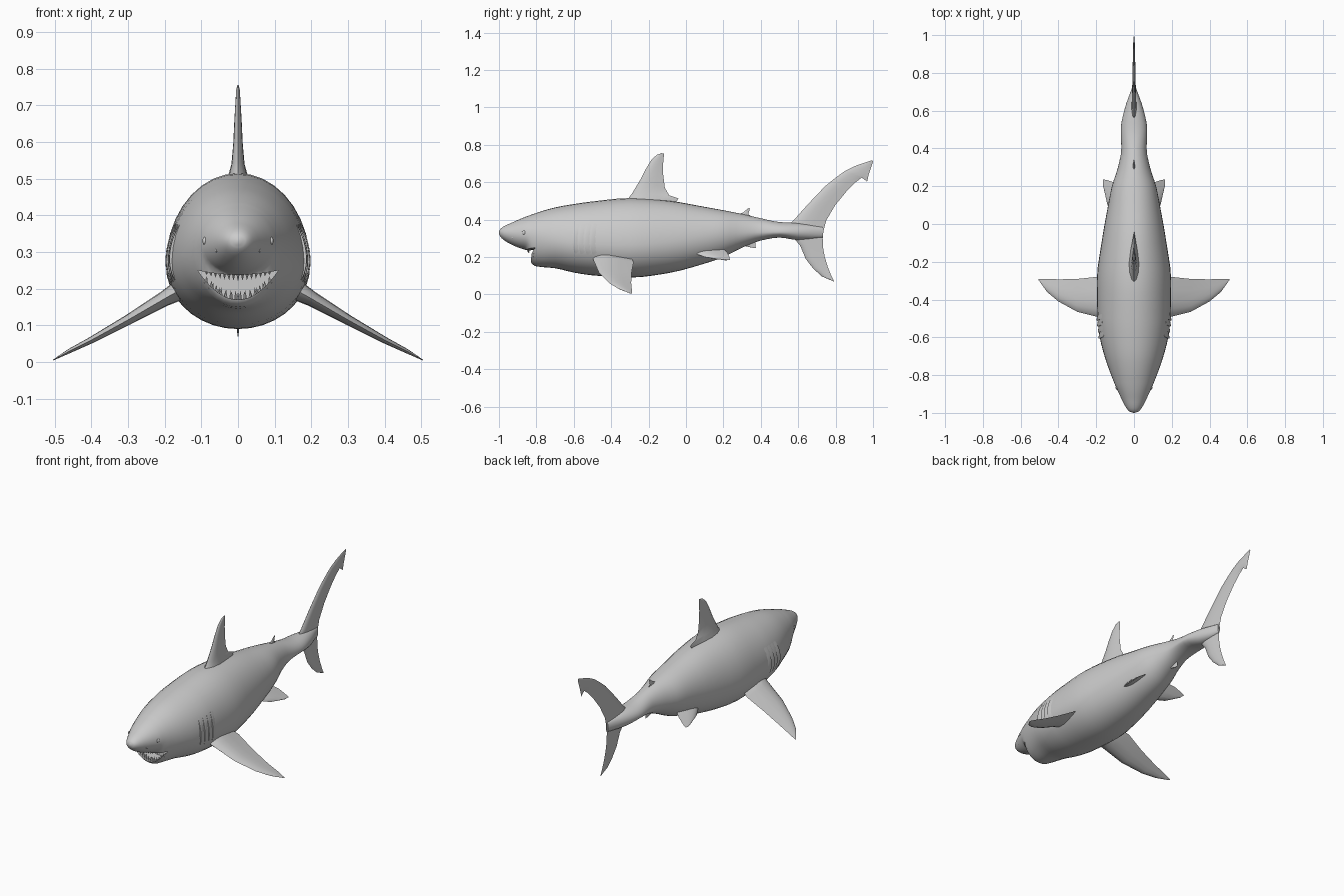
import bpy, bmesh, math
from mathutils import Vector

if "Cube" in bpy.data.objects:
    bpy.data.objects.remove(bpy.data.objects["Cube"])

grey = bpy.data.materials.new("shark_grey")
grey.diffuse_color = (0.6, 0.6, 0.6, 1)
grey.use_nodes = True
grey.node_tree.nodes["Principled BSDF"].inputs["Base Color"].default_value = grey.diffuse_color


def make(name, verts, faces, angle=40):
    me = bpy.data.meshes.new(name)
    me.from_pydata([tuple(v) for v in verts], [], faces)
    bm = bmesh.new()
    bm.from_mesh(me)
    bmesh.ops.remove_doubles(bm, verts=bm.verts, dist=1e-5)
    bmesh.ops.recalc_face_normals(bm, faces=bm.faces)
    bm.to_mesh(me)
    bm.free()
    me.materials.append(grey)
    ob = bpy.data.objects.new(name, me)
    bpy.context.collection.objects.link(ob)
    smooth(ob, angle)
    return ob


def smooth(ob, angle):
    bpy.ops.object.select_all(action='DESELECT')
    bpy.context.view_layer.objects.active = ob
    ob.select_set(True)
    bpy.ops.object.shade_smooth_by_angle(angle=math.radians(angle))


def loft(name, rings, angle=40):
    n = len(rings[0])
    verts = [v for r in rings for v in r]
    faces = [(i * n + j, i * n + (j + 1) % n, (i + 1) * n + (j + 1) % n, (i + 1) * n + j)
             for i in range(len(rings) - 1) for j in range(n)]
    faces += [tuple(range(n)), tuple(range((len(rings) - 1) * n, len(rings) * n))]
    return make(name, verts, faces, angle)


# Body profile: y, top z, bottom z, half width, z of widest line
P = [(-1, .335, .325, .004, .33), (-.992, .35, .308, .025, .33), (-.97, .366, .288, .043, .328),
     (-.93, .384, .265, .064, .325), (-.89, .402, .248, .083, .322), (-.855, .416, .236, .099, .318),
     (-.825, .427, .165, .111, .312), (-.80, .436, .150, .121, .306), (-.7, .465, .140, .156, .29),
     (-.6, .483, .117, .181, .275), (-.5, .497, .102, .193, .27), (-.3, .515, .09, .197, .265),
     (-.1, .502, .113, .172, .28), (.1, .468, .165, .137, .31), (.2, .45, .2, .117, .325),
     (.3, .43, .25, .085, .33), (.4, .407, .288, .067, .333), (.5, .387, .304, .07, .333),
     (.6, .381, .291, .052, .333), (.73, .36, .305, .007, .333)]


def section(y):
    """Monotone smooth interpolation of the body profile."""
    y = min(max(y, P[0][0]), P[-1][0])
    i = max(k for k in range(len(P) - 1) if P[k][0] <= y)
    h = P[i + 1][0] - P[i][0]
    t = (y - P[i][0]) / h
    out = []
    for c in range(1, 5):
        def d(k):
            k = min(max(k, 0), len(P) - 2)
            return (P[k + 1][c] - P[k][c]) / (P[k + 1][0] - P[k][0])

        def m(k):
            a, b = d(k - 1), d(k)
            return 2 * a * b / (a + b) if a * b > 0 else 0
        out.append((2*t**3 - 3*t*t + 1) * P[i][c] + (t**3 - 2*t*t + t) * h * m(i)
                   + (3*t*t - 2*t**3) * P[i + 1][c] + (t**3 - t*t) * h * m(i + 1))
    return out


def skin(y, a, off=0.0):
    """Point on the body; a = 0 at the side, pi/2 on the back."""
    top, bot, w, zc = section(y)
    s = math.sin(a)
    return Vector(((w + off) * math.cos(a), y, zc + s * ((top - zc if s > 0 else zc - bot) + off)))


def front_y(x, z):
    """First y at which the line (x, z) enters the body."""
    for k in range(400):
        y = -1 + k * .001
        top, bot, w, zc = section(y)
        h = top - zc if z > zc else zc - bot
        if (x / w) ** 2 + ((z - zc) / h) ** 2 < 1:
            return y
    return -.7


N = 36
ys = [p[0] for p in P]
stations = sorted(ys + [a + (b - a) * f for a, b in zip(ys, ys[1:]) for f in (1/3, 2/3)])
body = loft("body", [[skin(y, 2 * math.pi * j / N) for j in range(N)] for y in stations])


# Mouth: a crescent cut into the head
def lip_low(x):
    return .170 + .080 * (x / .11) ** 2


def lip_up(x):
    return .238 + .012 * (x / .11) ** 2


xs = [-.11 + .22 * k / 20 for k in range(21)]
outline = [(x, lip_low(x)) for x in xs] + [(x, lip_up(x)) for x in xs[-2:0:-1]]
cutter = loft("mouth_cutter", [[(x, y, z) for x, z in outline] for y in (-1.05, -.73)])
cutter.hide_render = True
mod = body.modifiers.new("mouth", 'BOOLEAN')
mod.operation, mod.solver, mod.object = 'DIFFERENCE', 'EXACT', cutter
bpy.context.view_layer.objects.active = body
bpy.ops.object.modifier_apply(modifier="mouth")
bpy.data.objects.remove(cutter)
smooth(body, 40)


# Teeth: four-sided spikes along both lips
def teeth(name, lip, up, count, length, inset):
    verts, faces = [], []
    for k in range(count):
        x = -.088 + .176 * k / (count - 1)
        z = lip(x)
        y = front_y(x, z) + inset
        b, r = len(verts), .0058
        zb = z - up * .006
        verts += [(x - r, y, zb), (x, y - r * .6, zb), (x + r, y, zb), (x, y + r * .6, zb),
                  (x * .96, y + .004, z + up * length * (1 - .5 * abs(x) / .09))]
        faces += [(b + i, b + (i + 1) % 4, b + 4) for i in range(4)] + [(b, b + 3, b + 2, b + 1)]
    make(name, verts, faces, 20)


teeth("upper_teeth", lip_up, -1, 15, .018, .010)
teeth("lower_teeth", lip_low, 1, 14, .026, .010)
teeth("lower_teeth_inner", lip_low, 1, 11, .022, .026)

# Fins: lens-shaped sections from leading edge to trailing edge
F = [(0, 0), (.06, .5), (.2, .9), (.38, 1), (.65, .65), (1, .04), (.65, -.65), (.38, -1), (.2, -.9), (.06, -.5)]


def fin(name, rows, normal):
    """rows: leading point, trailing point, half thickness."""
    normal = Vector(normal).normalized()
    loft(name, [[Vector(a).lerp(Vector(b), u) + normal * t * v for u, v in F] for a, b, t in rows], 50)


def upright(name, rows):
    fin(name, [((0, a, b), (0, c, d), t) for a, b, c, d, t in rows], (1, 0, 0))


upright("dorsal_fin", [(-.36, .47, -.06, .48, .034), (-.31, .51, -.04, .513, .026), (-.285, .545, -.09, .53, .018),
                       (-.246, .61, -.113, .57, .013), (-.215, .67, -.122, .64, .010), (-.185, .72, -.123, .69, .007),
                       (-.155, .747, -.119, .735, .005), (-.13, .755, -.118, .752, .002)])
upright("second_dorsal_fin", [(.25, .41, .35, .405, .008), (.27, .425, .352, .417, .006),
                              (.305, .438, .333, .428, .004), (.335, .462, .342, .46, .001)])
upright("anal_fin", [(.28, .275, .37, .29, .008), (.31, .26, .372, .272, .005), (.35, .25, .373, .248, .002)])
upright("tail_fin", [(.785, .071, .792, .069, .001), (.727, .096, .777, .1, .004), (.68, .138, .757, .15, .006),
                     (.64, .19, .742, .2, .008), (.61, .262, .733, .25, .010), (.56, .318, .731, .3, .014),
                     (.54, .365, .735, .34, .014), (.577, .398, .75, .396, .012), (.65, .48, .797, .476, .010),
                     (.743, .578, .86, .553, .008), (.80, .624, .905, .598, .007), (.85, .66, .94, .625, .006),
                     (.90, .685, .968, .603, .005), (.95, .703, .977, .64, .004), (.995, .717, 1.0, .71, .001)])

for s, side in ((1, "right"), (-1, "left")):
    # Paired fins: x, leading y, trailing y, z, half thickness
    pec = [(.13, -.505, -.33, .205, .032), (.17, -.498, -.29, .190, .026), (.2, -.49, -.28, .173, .021),
           (.3, -.465, -.291, .115, .014), (.4, -.41, -.293, .060, .009), (.46, -.36, -.29, .03, .006),
           (.505, -.297, -.29, .005, .001)]
    fin("pectoral_fin_" + side, [((s * x, a, z), (s * x, b, z), t) for x, a, b, z, t in pec], (s * .48, 0, .87))
    pel = [(.06, .01, .19, .255, .014), (.11, .04, .222, .222, .012), (.14, .10, .232, .2, .007),
           (.163, .2, .236, .184, .002)]
    fin("pelvic_fin_" + side, [((s * x, a, z), (s * x, b, z), t) for x, a, b, z, t in pel], (s * .6, 0, .8))

    # Gill flaps: curved ridges, steep in front and fading backward
    for g in range(4):
        y0, rings = -.605 + .032 * g, []
        for k in range(13):
            f = k / 12
            a = -.35 + .85 * f
            lift = (.007 if g == 0 else .005) * math.sin(math.pi * f)
            bow = .012 * (2 * f - 1) ** 2
            pts = [skin(y0 + bow + dy, a, o) for dy, o in
                   ((0, -.006), (-.002, lift), (.006, lift), (.026, -.001), (.026, -.006))]
            rings.append([(s * p.x, p.y, p.z) for p in pts])
        loft("gill_flap_%d_%s" % (g + 1, side), rings, 30)

    # Eye and nostril
    for name, y, a, r in (("eye_", -.866, .12, .011), ("nostril_", -.927, -.35, .006)):
        p = skin(y, a, -.003)
        bpy.ops.mesh.primitive_uv_sphere_add(segments=16, ring_count=10, radius=r, location=(s * p.x, p.y, p.z))
        ob = bpy.context.object
        ob.name = name + side
        ob.scale = (.6, 1, 1)
        ob.data.materials.append(grey)
        smooth(ob, 60)
